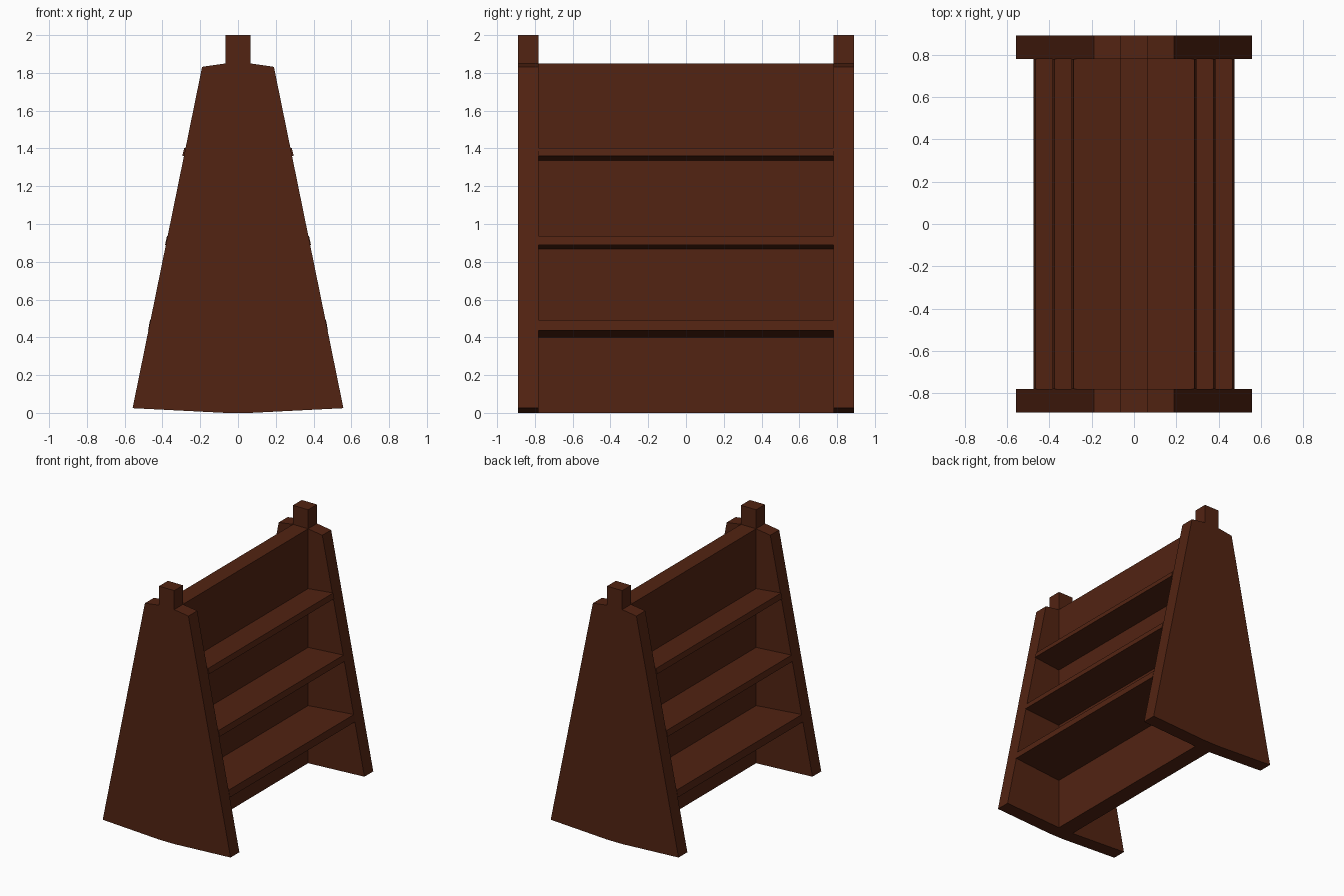
import bpy
import bmesh

if "Cube" in bpy.data.objects:
    bpy.data.objects.remove(bpy.data.objects["Cube"])

wood = bpy.data.materials.new("dark_wood")
wood.diffuse_color = (0.085, 0.017, 0.006, 1)
wood.use_nodes = True
wood.node_tree.nodes["Principled BSDF"].inputs["Base Color"].default_value = wood.diffuse_color


def extrude_profile(name, points, y0, y1):
    """Solid made from an xz outline stretched between y0 and y1."""
    bm = bmesh.new()
    face = bm.faces.new([bm.verts.new((x, y0, z)) for x, z in points])
    out = bmesh.ops.extrude_face_region(bm, geom=[face])
    verts = [v for v in out["geom"] if isinstance(v, bmesh.types.BMVert)]
    bmesh.ops.translate(bm, verts=verts, vec=(0, y1 - y0, 0))
    bmesh.ops.recalc_face_normals(bm, faces=bm.faces)
    mesh = bpy.data.meshes.new(name)
    bm.to_mesh(mesh)
    bm.free()
    mesh.materials.append(wood)
    obj = bpy.data.objects.new(name, mesh)
    bpy.context.collection.objects.link(obj)
    return obj


INNER, OUTER, POST = 0.78, 0.89, 0.066

# End panels: splayed boards either side of a taller centre post
half = [(POST, 0), (0.558, 0.025), (0.19, 1.832), (POST, 1.85), (POST, 2.0)]
outline = half + [(-x, z) for x, z in reversed(half)]
for name, y0, y1 in (("front_end_panel", -OUTER, -INNER),
                     ("back_end_panel", INNER, OUTER)):
    extrude_profile(name, outline, y0, y1)

# Upright divider board between the end panels
extrude_profile("centre_board",
                [(-POST, 0), (POST, 0), (POST, 1.85), (-POST, 1.85)],
                -INNER, INNER)

# Shelves on both sides, tilted up towards the outer edge
shelves = [  # inner bottom z, outer bottom z, thickness, outer x
    ("lower", 0.40, 0.436, 0.055, 0.476),
    ("middle", 0.868, 0.89, 0.046, 0.386),
    ("upper", 1.336, 1.36, 0.042, 0.295),
]
for level, z_in, z_out, thick, x_out in shelves:
    for side, s in (("right", 1), ("left", -1)):
        extrude_profile(f"{level}_{side}_shelf",
                        [(s * POST, z_in), (s * x_out, z_out),
                         (s * (x_out - 0.01), z_out + thick),
                         (s * POST, z_in + thick)],
                        -INNER, INNER)
